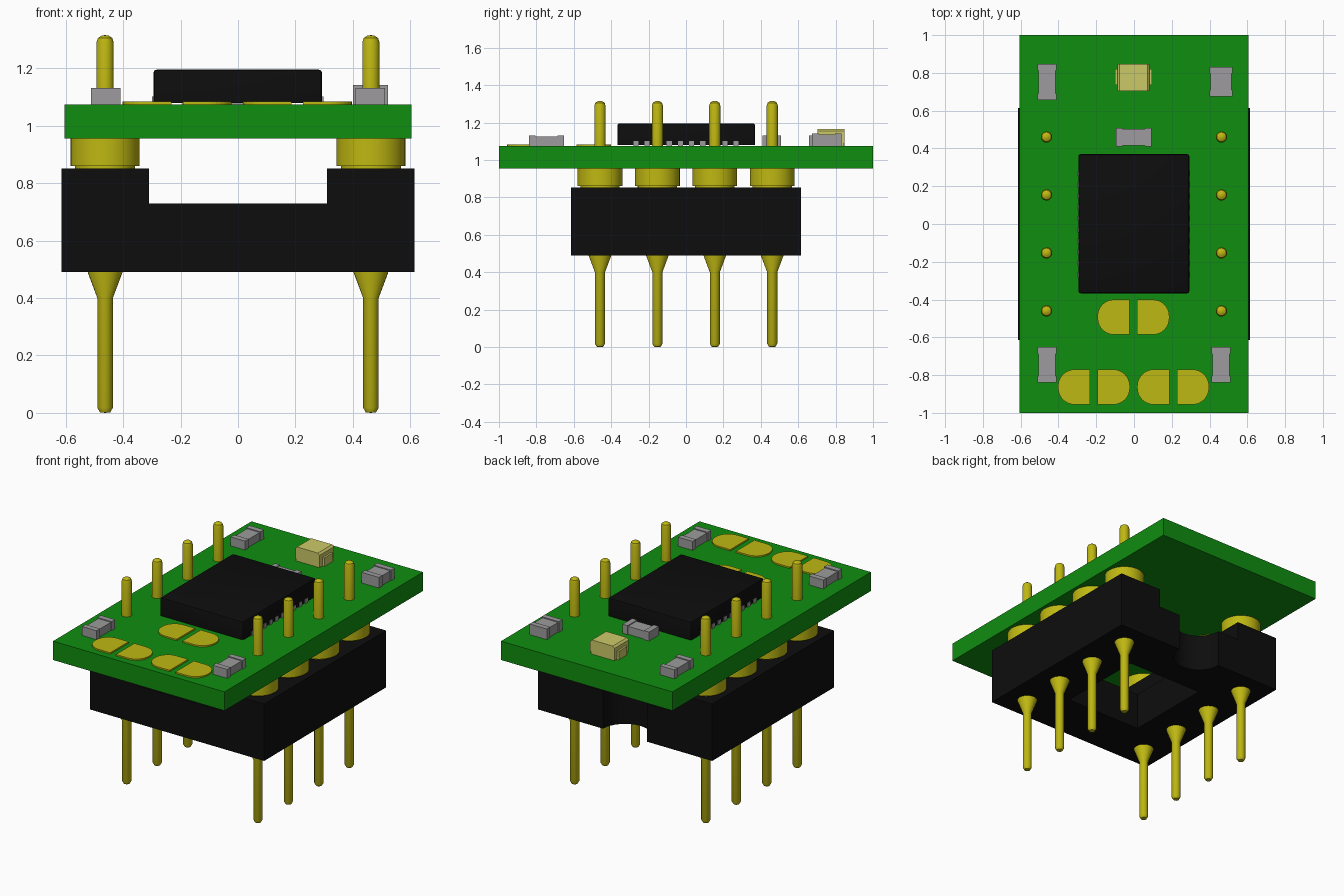
import bpy, bmesh, math

if "Cube" in bpy.data.objects:
    bpy.data.objects.remove(bpy.data.objects["Cube"], do_unlink=True)


def material(name, rgb):
    m = bpy.data.materials.new(name)
    m.use_nodes = True
    m.diffuse_color = (*rgb, 1)
    m.node_tree.nodes["Principled BSDF"].inputs["Base Color"].default_value = (*rgb, 1)
    return m


GREEN = material("board green", (0.005, 0.27, 0.005))
GOLD = material("gold metal", (0.52, 0.48, 0.006))
BLACK = material("black plastic", (0.004, 0.004, 0.004))
GREY = material("component grey", (0.34, 0.33, 0.34))
CREAM = material("pale lamp yellow", (0.60, 0.59, 0.14))


def finish(name, bm, mat, smooth=False):
    bmesh.ops.recalc_face_normals(bm, faces=bm.faces)
    mesh = bpy.data.meshes.new(name)
    bm.to_mesh(mesh)
    bm.free()
    obj = bpy.data.objects.new(name, mesh)
    bpy.context.collection.objects.link(obj)
    mesh.materials.append(mat)
    bpy.ops.object.select_all(action='DESELECT')
    obj.select_set(True)
    bpy.context.view_layer.objects.active = obj
    if smooth:
        bpy.ops.object.shade_smooth_by_angle(angle=math.radians(35))
    return obj


def add_box(bm, x0, x1, y0, y1, z0, z1):
    corners = bmesh.ops.create_cube(bm, size=1)["verts"]
    for v in corners:
        v.co = (x1 if v.co.x > 0 else x0, y1 if v.co.y > 0 else y0, z1 if v.co.z > 0 else z0)


def extrude(bm, points, offset):
    face = bm.faces.new([bm.verts.new(p) for p in points])
    ext = bmesh.ops.extrude_face_region(bm, geom=[face])
    bmesh.ops.translate(bm, vec=offset,
                        verts=[g for g in ext["geom"] if isinstance(g, bmesh.types.BMVert)])


def lathe(name, profile, x, y, mat, sides=24):
    bm = bmesh.new()
    verts = [bm.verts.new((x + r, y, z)) for r, z in profile]
    edges = [bm.edges.new(pair) for pair in zip(verts, verts[1:])]
    bmesh.ops.spin(bm, geom=verts + edges, cent=(x, y, 0), axis=(0, 0, 1),
                   angle=math.tau, steps=sides)
    bmesh.ops.remove_doubles(bm, verts=bm.verts, dist=1e-5)
    return finish(name, bm, mat, True)


# Circuit board
bm = bmesh.new()
add_box(bm, -0.605, 0.605, -1, 1, 0.955, 1.075)
finish("circuit_board", bm, GREEN)

# Socket: U section, then a central window and a notch at the back
bm = bmesh.new()
section = [(-0.615, 0.49), (0.615, 0.49), (0.615, 0.852), (0.31, 0.852),
           (0.31, 0.73), (-0.31, 0.73), (-0.31, 0.852), (-0.615, 0.852)]
extrude(bm, [(x, -0.615, z) for x, z in section], (0, 1.23, 0))
socket = finish("socket_body", bm, BLACK)

bm = bmesh.new()
add_box(bm, -0.27, 0.27, -0.29, 0.29, 0.3, 0.9)
window = finish("window_cutter", bm, BLACK)
bm = bmesh.new()
ring = [(0.155 * math.cos(i * math.tau / 32), 0.615 + 0.155 * math.sin(i * math.tau / 32), 0.3)
        for i in range(32)]
extrude(bm, ring, (0, 0, 0.6))
notch = finish("notch_cutter", bm, BLACK)
bpy.ops.object.select_all(action='DESELECT')
bpy.context.view_layer.objects.active = socket
socket.select_set(True)
for cutter in (window, notch):
    cutter.hide_render = True
    mod = socket.modifiers.new("cut", 'BOOLEAN')
    mod.operation, mod.solver, mod.object = 'DIFFERENCE', 'EXACT', cutter
    bpy.ops.object.modifier_apply(modifier=mod.name)
    bpy.data.objects.remove(cutter, do_unlink=True)
bpy.ops.object.shade_smooth_by_angle(angle=math.radians(35))

# Pins: tapered lower leg, wide collar and round-tipped upper post
leg = [(0, 0), (0.018, 0.002), (0.027, 0.018), (0.027, 0.40), (0.06, 0.488), (0.06, 0.50), (0, 0.50)]
collar = [(0, 0.845), (0.105, 0.845), (0.105, 0.86), (0.12, 0.86), (0.12, 0.956), (0, 0.956)]
post = [(0, 1.07), (0.03, 1.07), (0.03, 1.29), (0.025, 1.306), (0.013, 1.314), (0, 1.316)]
for side, x in (("right", -0.463), ("left", 0.463)):
    for i in range(4):
        y = -0.46 + i * 0.307
        lathe(f"{side}_leg_{i + 1}", leg, x, y, GOLD)
        lathe(f"{side}_collar_{i + 1}", collar, x, y, GOLD, 40)
        lathe(f"{side}_post_{i + 1}", post, x, y, GOLD)

# Main chip with a softened edge
bm = bmesh.new()
add_box(bm, -0.295, 0.293, -0.367, 0.37, 1.08, 1.196)
bmesh.ops.bevel(bm, geom=[e for e in bm.edges if max(v.co.z for v in e.verts) > 1.19],
                offset=0.012, segments=2, affect='EDGES', profile=0.5)
finish("chip_body", bm, BLACK, True)

# Chip contacts along both long sides
bm = bmesh.new()
for x in (-0.293, 0.291):
    for i in range(10):
        y = -0.268 + i * 0.0595
        add_box(bm, x - 0.006, x + 0.006, y - 0.014, y + 0.014, 1.075, 1.103)
finish("chip_contacts", bm, GREY)


# Small components: end caps around a slightly slimmer body
def component(name, x0, x1, y0, y1, top):
    bm = bmesh.new()
    cap, s = 0.035, 0.006
    if y1 - y0 > x1 - x0:
        add_box(bm, x0, x1, y0, y0 + cap, 1.075, top)
        add_box(bm, x0, x1, y1 - cap, y1, 1.075, top)
        add_box(bm, x0 + s, x1 - s, y0 + cap, y1 - cap, 1.075, top - s)
    else:
        add_box(bm, x0, x0 + cap, y0, y1, 1.075, top)
        add_box(bm, x1 - cap, x1, y0, y1, 1.075, top)
        add_box(bm, x0 + cap, x1 - cap, y0 + s, y1 - s, 1.075, top - s)
    finish(name, bm, GREY)


component("front_right_resistor", -0.512, -0.41, -0.84, -0.652, 1.132)
component("front_left_resistor", 0.41, 0.512, -0.84, -0.652, 1.132)
component("back_right_resistor", -0.512, -0.41, 0.657, 0.848, 1.132)
component("back_left_capacitor", 0.40, 0.522, 0.675, 0.832, 1.143)
component("centre_resistor", -0.095, 0.092, 0.41, 0.508, 1.132)

# Indicator lamp: lens block on a base with small end terminals
bm = bmesh.new()
add_box(bm, -0.088, 0.083, 0.703, 0.847, 1.09, 1.167)
bmesh.ops.bevel(bm, geom=[e for e in bm.edges if all(v.co.z > 1.16 for v in e.verts)
                          and abs(e.verts[0].co.x - e.verts[1].co.x) < 1e-4],
                offset=0.012, affect='EDGES')
add_box(bm, -0.085, 0.08, 0.706, 0.844, 1.075, 1.09)
for x0, x1 in ((-0.1, -0.08), (0.075, 0.095)):
    add_box(bm, x0, x1, 0.735, 0.82, 1.075, 1.13)
finish("indicator_lamp", bm, CREAM)


# Solder pads: pairs of D-shaped plates facing each other
def pad_pair(name, cx, cy):
    bm = bmesh.new()
    inner, outer, half, r = 0.02, 0.19, 0.093, 0.088
    for s in (-1, 1):
        pts = [(inner, -half)]
        for i in range(9):
            a = -math.pi / 2 + i * math.pi / 16
            pts.append((outer - r + r * math.cos(a), -half + r + r * math.sin(a)))
        for i in range(9):
            a = i * math.pi / 16
            pts.append((outer - r + r * math.cos(a), half - r + r * math.sin(a)))
        pts.append((inner, half))
        extrude(bm, [(cx + s * x, cy + y, 1.075) for x, y in pts], (0, 0, 0.009))
    finish(name, bm, GOLD)


pad_pair("centre_pads", -0.003, -0.493)
pad_pair("front_right_pads", -0.212, -0.863)
pad_pair("front_left_pads", 0.207, -0.863)
